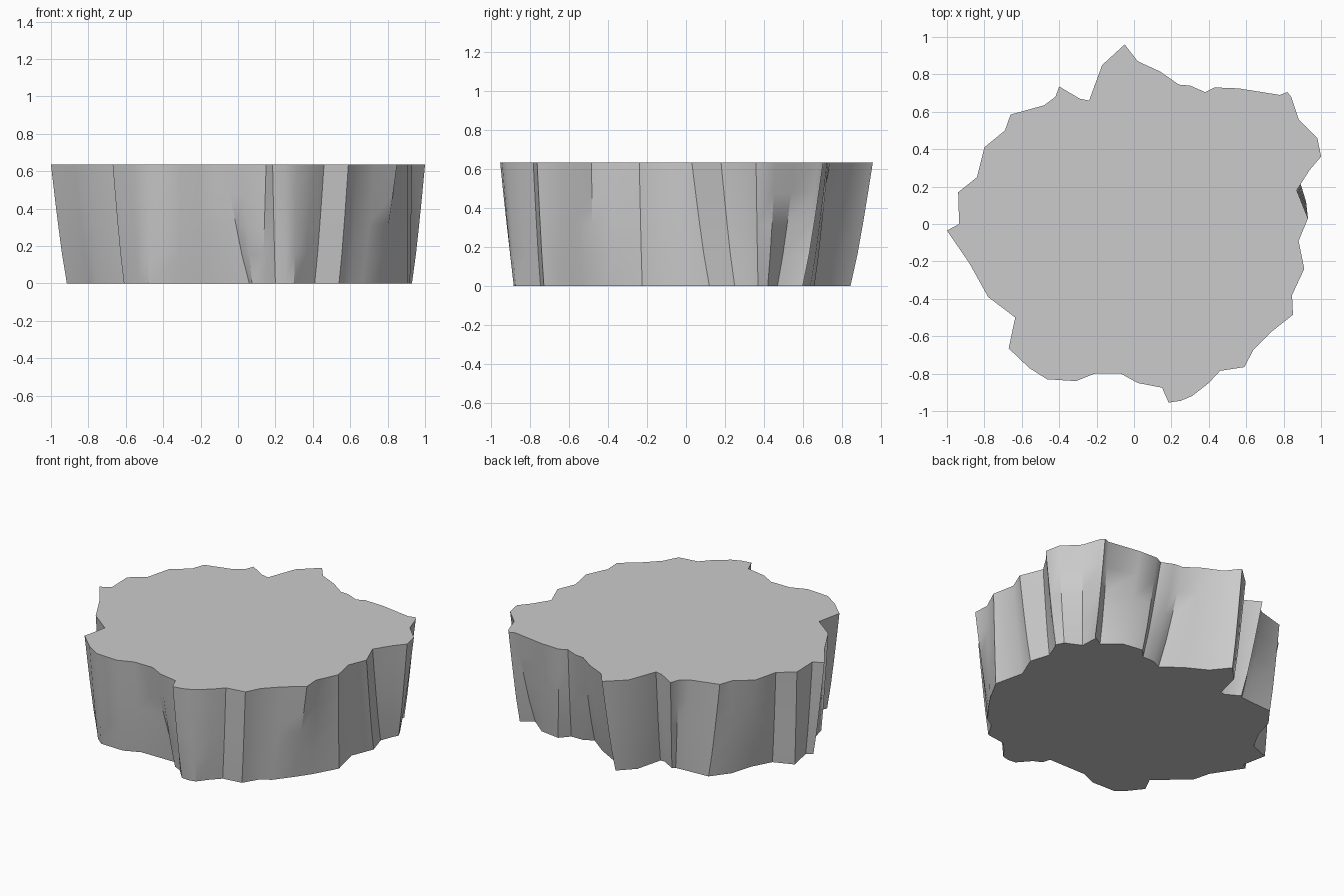
import bpy, bmesh, math
from mathutils import Vector

HEIGHT = 0.635
LEVELS = 5

# Ragged top rim, counter-clockwise
rim = [(1, .36), (.98, .46), (.88, .56), (.84, .68), (.82, .705), (.78, .69),
       (.56, .725), (.43, .73), (.38, .705), (.3, .74), (.24, .745), (.14, .815),
       (.02, .87), (-.05, .96), (-.17, .85), (-.24, .66), (-.29, .67), (-.4, .735),
       (-.42, .68), (-.48, .635), (-.66, .585), (-.69, .5), (-.8, .41), (-.84, .25),
       (-.94, .17), (-.935, 0), (-1, -.035), (-.88, -.21), (-.78, -.39), (-.635, -.5),
       (-.67, -.665), (-.56, -.77), (-.465, -.83), (-.31, -.84), (-.21, -.8), (-.07, -.8),
       (.02, -.85), (.15, -.875), (.185, -.955), (.25, -.945), (.31, -.92), (.4, -.85),
       (.46, -.785), (.59, -.765), (.64, -.67), (.73, -.58), (.85, -.485), (.845, -.38),
       (.91, -.24), (.88, -.09), (.93, .03), (.87, .18), (.94, .29)]

# Where the main ridges and clefts meet the base: rim index -> base point
feet = {0: (.93, .37), 2: (.8, .47), 4: (.81, .6), 5: (.73, .55), 6: (.62, .64),
        7: (.485, .66), 10: (.28, .565), 13: (-.07, .845), 15: (-.21, .57),
        17: (-.33, .62), 20: (-.58, .59), 21: (-.67, .47), 22: (-.71, .33),
        24: (-.91, .15), 26: (-.915, -.04), 27: (-.79, -.23), 28: (-.76, -.345),
        29: (-.56, -.52), 30: (-.61, -.62), 32: (-.48, -.76), 34: (-.21, -.72),
        35: (.06, -.72), 37: (.13, -.8), 38: (.2, -.88), 40: (.3, -.875),
        41: (.35, -.81), 43: (.54, -.73), 44: (.6, -.63), 45: (.665, -.59),
        46: (.75, -.48), 47: (.82, -.38), 48: (.905, -.225), 49: (.86, -.03),
        50: (.92, .12), 51: (.88, .25)}

top = [Vector(p) for p in rim]
n = len(top)
keys = sorted(feet)


def base_point(i):
    """Carry a rim point down by the blended shift of the two nearest feet."""
    a = max(k for k in keys if k <= i)
    b = min((k for k in keys if k > i), default=n)
    shift_a = Vector(feet[a]) - top[a]
    shift_b = Vector(feet[b % n]) - top[b % n]
    return top[i] + shift_a.lerp(shift_b, (i - a) / (b - a))


base = [base_point(i) for i in range(n)]

# Rock wall lofted from base to rim, with a slight outward belly
bm = bmesh.new()
rings = []
for lv in range(LEVELS):
    t = lv / (LEVELS - 1)
    ring = []
    for i in range(n):
        p = base[i].lerp(top[i], t ** 0.85)
        ring.append(bm.verts.new((p.x, p.y, HEIGHT * t)))
    rings.append(ring)
for lo, hi in zip(rings, rings[1:]):
    for i in range(n):
        j = (i + 1) % n
        bm.faces.new((lo[i], lo[j], hi[j], hi[i]))

# Flat top and underside
bm.faces.new(rings[-1])
bm.faces.new(rings[0][::-1])

mesh = bpy.data.meshes.new("rock_slab")
bm.to_mesh(mesh)
bm.free()
slab = bpy.data.objects.new("rock_slab", mesh)
bpy.context.collection.objects.link(slab)
bpy.context.view_layer.objects.active = slab
slab.select_set(True)
bpy.ops.object.shade_smooth_by_angle(angle=math.radians(35))
